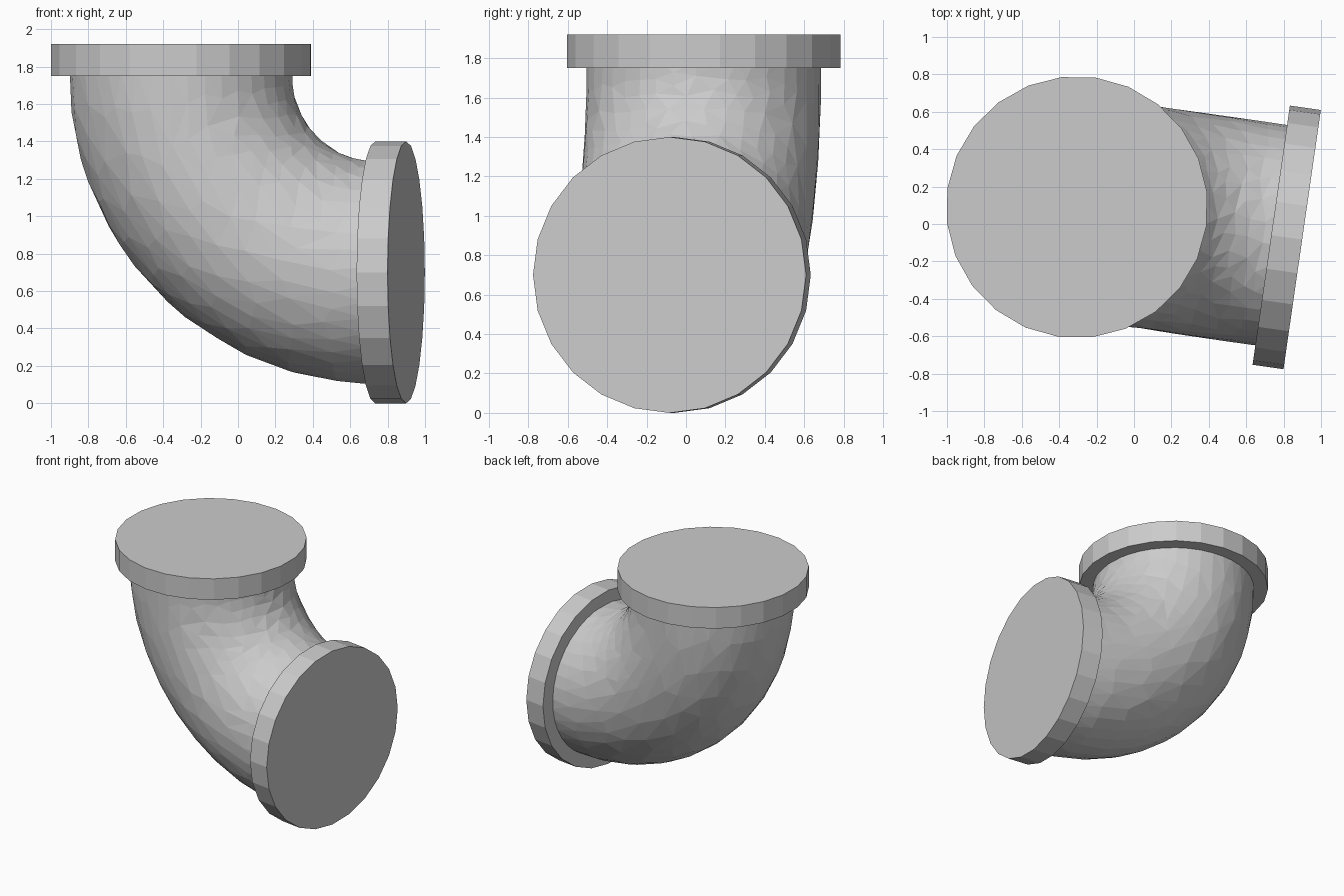
import bpy, bmesh
from math import sin, cos, pi, radians
from mathutils import Matrix, Vector

if "Cube" in bpy.data.objects:
    bpy.data.objects.remove(bpy.data.objects["Cube"])

ORIGIN = (-0.305, 0.09, 0)
TURN = radians(-8.2)      # whole elbow is turned slightly about z
BEND = 1.05               # bend radius of the centre line
PIPE_R, FLANGE_R = 0.595, 0.70
Z_TOP, Z_SIDE = 1.75, 0.70


def add_object(name, bm):
    bmesh.ops.recalc_face_normals(bm, faces=bm.faces)
    mesh = bpy.data.meshes.new(name)
    bm.to_mesh(mesh)
    bm.free()
    obj = bpy.data.objects.new(name, mesh)
    obj.location = ORIGIN
    obj.rotation_euler.z = TURN
    bpy.context.collection.objects.link(obj)
    return obj


def flange(name, centre, depth, tilt):
    bm = bmesh.new()
    matrix = Matrix.Translation(centre) @ Matrix.Rotation(tilt, 4, 'Y')
    bmesh.ops.create_cone(bm, cap_ends=True, segments=24, radius1=FLANGE_R,
                          radius2=FLANGE_R, depth=depth, matrix=matrix)
    return add_object(name, bm)


# Flat end flanges
flange("top_flange", (0, 0, Z_TOP + 0.085), 0.17, 0)
flange("side_flange", (BEND + 0.083, 0, Z_SIDE), 0.167, pi / 2)

# Curved pipe: quarter-circle sweep, ends tucked into the flanges
bm = bmesh.new()
sides, steps = 40, 20
path = [(0, 0.03)]
path += [(pi / 2 * i / steps, 0) for i in range(steps + 1)]
path += [(pi / 2, 0.03)]
rings = []
for n, (a, tuck) in enumerate(path):
    radial = Vector((-cos(a), 0, -sin(a)))
    along = Vector((sin(a), 0, -cos(a)))
    centre = Vector((BEND, 0, Z_TOP)) + radial * BEND
    centre += along * (tuck if n else -tuck)
    rings.append([bm.verts.new(centre + PIPE_R * (
        radial * cos(2 * pi * (j + 0.5 * (n % 2)) / sides)
        + Vector((0, 1, 0)) * sin(2 * pi * (j + 0.5 * (n % 2)) / sides)))
        for j in range(sides)])
for n, (lo, hi) in enumerate(zip(rings, rings[1:])):
    for j in range(sides):
        k = (j + 1) % sides
        if n % 2 == 0:
            bm.faces.new((lo[j], lo[k], hi[j]))
            bm.faces.new((lo[k], hi[k], hi[j]))
        else:
            bm.faces.new((lo[j], hi[k], hi[j]))
            bm.faces.new((lo[j], lo[k], hi[k]))
pipe = add_object("elbow_pipe", bm)

# Irregular low-poly facets
dec = pipe.modifiers.new("facets", 'DECIMATE')
dec.ratio = 0.38
